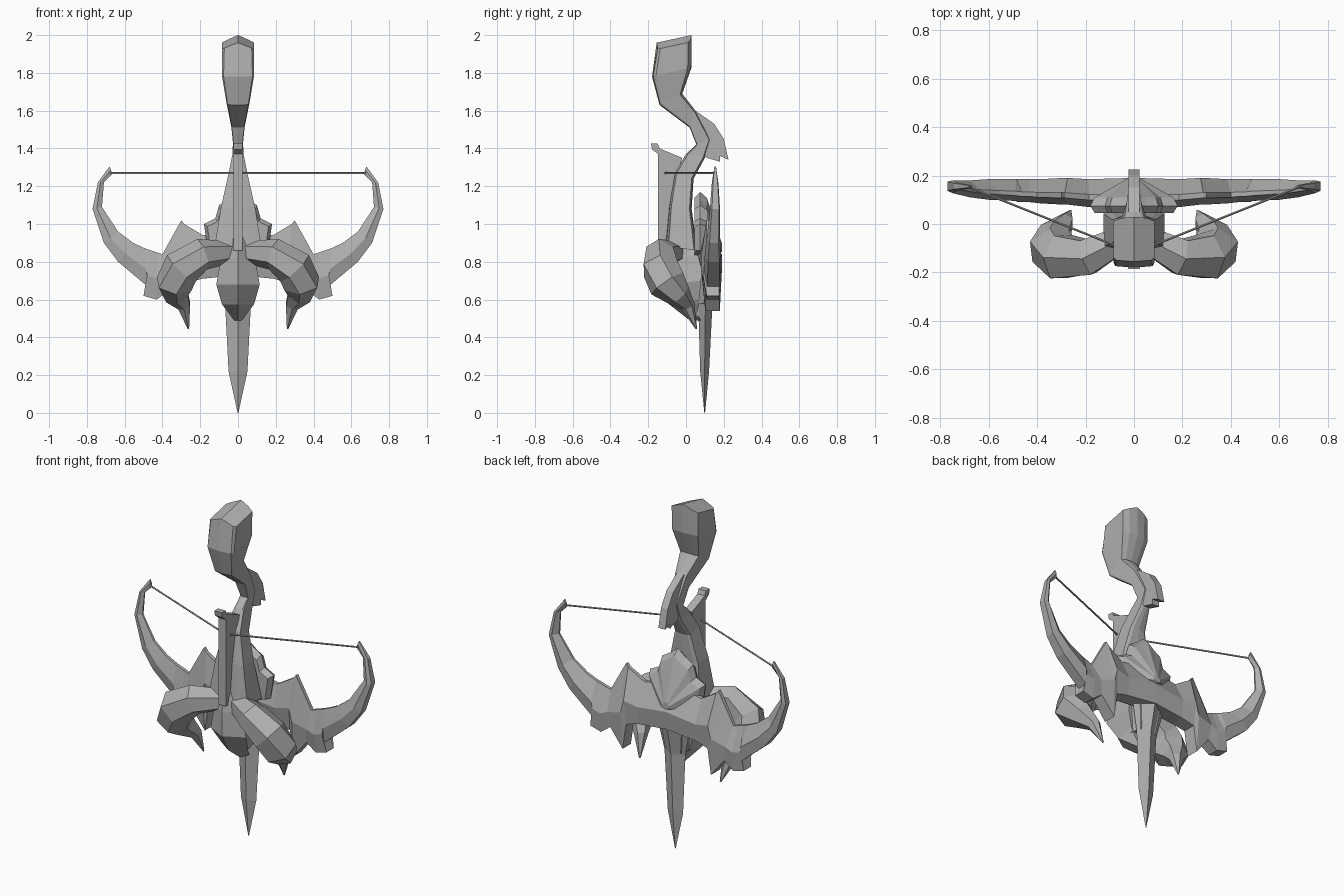
import bpy, bmesh, math
from mathutils import Vector

grey = bpy.data.materials.new("plain_grey")
grey.diffuse_color = (0.43, 0.43, 0.43, 1)


def loft(name, rings, ridge_cap=False):
    """Skin a list of equal-length closed rings and cap both ends."""
    bm = bmesh.new()
    vs = [[bm.verts.new(p) for p in r] for r in rings]
    n = len(rings[0])
    for a, b in zip(vs, vs[1:]):
        for i in range(n):
            j = (i + 1) % n
            bm.faces.new((a[i], a[j], b[j], b[i]))
    for r in (vs[0], vs[-1]):
        if ridge_cap:
            bm.faces.new(r[:n // 2 + 1])
            bm.faces.new(r[n // 2:] + r[:1])
        else:
            bm.faces.new(r)
    bmesh.ops.recalc_face_normals(bm, faces=bm.faces)
    me = bpy.data.meshes.new(name)
    bm.to_mesh(me)
    bm.free()
    me.materials.append(grey)
    ob = bpy.data.objects.new(name, me)
    bpy.context.collection.objects.link(ob)
    return ob


def plate(name, outline, half):
    """Side profile (y, z) extruded across x."""
    return loft(name, [[(x, y, z) for y, z in outline] for x in (-half, half)])


def tube(name, path, sides):
    """Path of (x, y, z, radius) swept with a polygon section."""
    pts = [Vector(p[:3]) for p in path]
    rings, up = [], Vector((0, 0, 1))
    for i, p in enumerate(pts):
        t = (pts[min(i + 1, len(pts) - 1)] - pts[max(i - 1, 0)]).normalized()
        up = (up - t * up.dot(t)).normalized()
        side = t.cross(up)
        rings.append([p + path[i][3] * (up * math.cos(a) + side * math.sin(a))
                      for a in (2 * math.pi * k / sides for k in range(sides))])
    return loft(name, rings)


def body(name, stations):
    """Stations: front y, z, back y, z, half width, front and back width factors, edge drop."""
    rings = []
    for fy, fz, by, bz, w, kf, kb, drop in stations:
        half = [(kf * w, 0.03), (w, 0.1), (w, 0.9), (kb * w, 0.97)]
        loop = [(0, 0)] + half + [(0, 1)] + [(-x, t) for x, t in reversed(half)]
        rings.append([(x, fy + (by - fy) * t, fz + (bz - fz) * t - drop * abs(x) / w)
                      for x, t in loop])
    return loft(name, rings, True)


# Shoulder stock and neck
body("stock", [
    (-0.155, 1.96, 0.03, 2.0, 0.085, 0.85, 0.6, 0.035),
    (-0.18, 1.78, 0.03, 1.83, 0.085, 0.9, 0.6, 0),
    (-0.14, 1.63, -0.02, 1.69, 0.06, 0.9, 0.6, 0),
    (0.02, 1.51, 0.05, 1.60, 0.036, 0.9, 0.6, 0),
    (0.055, 1.42, 0.13, 1.45, 0.026, 0.9, 0.6, 0),
    (0.0, 1.37, 0.10, 1.35, 0.03, 0.8, 0.6, 0),
    (-0.06, 1.27, 0.04, 1.24, 0.05, 0.6, 0.7, 0),
    (-0.09, 1.09, 0.03, 1.08, 0.09, 0.5, 0.8, 0),
    (-0.11, 0.88, 0.06, 0.86, 0.125, 0.5, 0.8, 0)])

# Hooked grip spur
plate("grip_spur", [(0.05, 1.6), (0.15, 1.53), (0.2, 1.45), (0.225, 1.34), (0.18, 1.36),
                    (0.18, 1.33), (0.11, 1.35), (0.06, 1.42), (0.02, 1.52)], 0.022)

# Bolt rail with a lipped end
plate("bolt_rail", [(-0.185, 1.425), (-0.15, 1.425), (-0.14, 1.40), (-0.02, 1.35), (-0.05, 1.25),
                    (-0.08, 0.86), (-0.147, 0.86), (-0.147, 1.37), (-0.18, 1.395)], 0.024)

# Skull under the rail, with a ridged snout
loft("skull", [[(0, fy, fz), (w, fy + 0.06, fz), (w * 0.9, by, bz), (-w * 0.9, by, bz),
                (-w, fy + 0.06, fz)] for fy, fz, by, bz, w in (
    (-0.13, 0.93, 0.08, 0.93, 0.055), (-0.15, 0.82, 0.09, 0.84, 0.09),
    (-0.15, 0.68, 0.08, 0.70, 0.115), (-0.09, 0.575, 0.07, 0.60, 0.085),
    (0.02, 0.49, 0.06, 0.52, 0.02))])

# Spiked collar behind the neck, tapering back into the bow
collar = [(0, 1.17), (0.05, 1.13), (0.1, 1.1), (0.12, 1.03), (0.18, 1.0), (0.16, 0.86), (0, 0.8)]
ring = collar + [(-x, z) for x, z in collar[-2:0:-1]]
loft("collar", [[(x * k, y, 0.86 + (z - 0.86) * k) for x, z in ring]
                for y, k in ((0.045, 0.9), (0.075, 1.0), (0.11, 0.9), (0.19, 0.12))])

# Bow limbs: upper x, z, lower x, z, front y, back y
limb = [(0, 0.97, 0, 0.73, 0.06, 0.19), (0.185, 0.94, 0.19, 0.71, 0.07, 0.185),
        (0.285, 1.0, 0.265, 0.69, 0.08, 0.19), (0.30, 1.02, 0.287, 0.54, 0.08, 0.19),
        (0.40, 0.84, 0.37, 0.645, 0.085, 0.185), (0.43, 0.85, 0.43, 0.60, 0.09, 0.185),
        (0.46, 0.86, 0.50, 0.62, 0.09, 0.185), (0.49, 0.87, 0.48, 0.67, 0.095, 0.185),
        (0.555, 0.90, 0.635, 0.80, 0.10, 0.185), (0.635, 0.96, 0.71, 0.90, 0.11, 0.18),
        (0.72, 1.09, 0.77, 1.08, 0.127, 0.18), (0.71, 1.22, 0.742, 1.22, 0.137, 0.171),
        (0.665, 1.265, 0.68, 1.305, 0.148, 0.16)]
# Curled horn path: x, y, z, radius
horn = [(0.05, -0.06, 0.85, 0.06), (0.19, -0.135, 0.84, 0.085), (0.30, -0.135, 0.765, 0.103),
        (0.337, -0.1, 0.685, 0.102), (0.325, -0.04, 0.625, 0.07), (0.285, 0.01, 0.565, 0.038),
        (0.262, 0.055, 0.445, 0.004)]

for s, label in ((1, "right"), (-1, "left")):
    rings = []
    for ux, uz, lx, lz, f, b in limb:
        d = b - f
        mx, mz = ux * 0.45 + lx * 0.55, uz * 0.45 + lz * 0.55
        rings.append([(s * ux, f + 0.25 * d, uz), (s * ux, f + 0.45 * d, uz), (s * mx, b, mz),
                      (s * lx, f + 0.9 * d, lz), (s * lx, f + 0.2 * d, lz), (s * mx, f, mz)])
    loft("bow_limb_" + label, rings)
    tube("horn_" + label, [(s * x, y, z, r) for x, y, z, r in horn], 6)
    tube("bowstring_" + label, [(s * 0.675, 0.15, 1.27, 0.005), (0, -0.12, 1.27, 0.005)], 5)

# Blade: half width, front y, back y, z
loft("blade", [[(w, (f + b) / 2, z), (0, f, z), (-w, (f + b) / 2, z), (0, b, z)]
               for w, f, b, z in ((0.11, 0.05, 0.18, 0.76), (0.068, 0.065, 0.14, 0.57),
                                  (0.05, 0.075, 0.122, 0.22), (0.002, 0.097, 0.101, 0.0))])
# Blade collar below the bow
loft("blade_collar", [[(sx * w, y, z) for sx, y in ((-1, 0.05), (1, 0.05), (0.7, b), (-0.7, b))]
                      for w, b, z in ((0.1, 0.14, 0.75), (0.07, 0.12, 0.58))])
